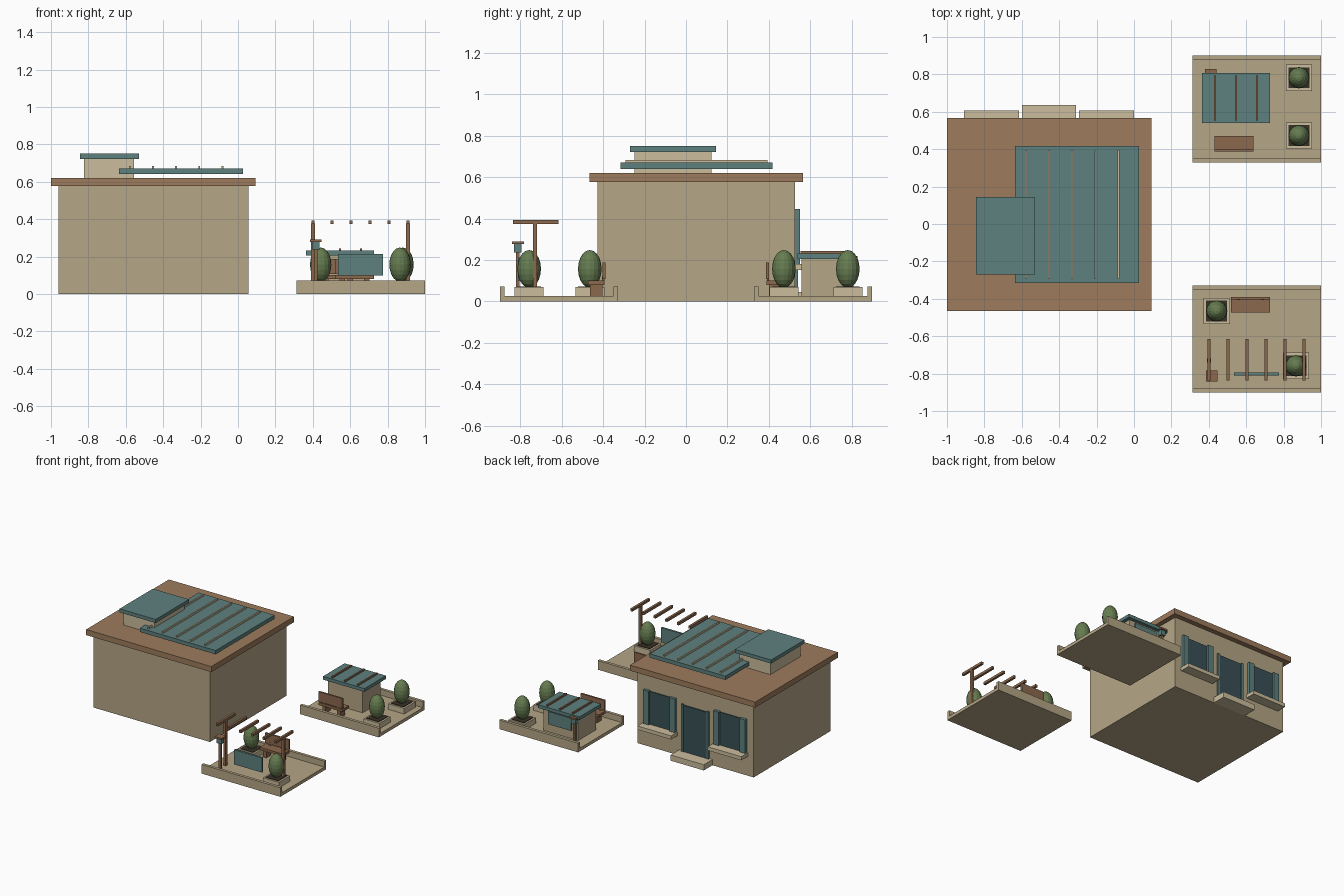
import bpy
from mathutils import Matrix

if "Cube" in bpy.data.objects:
    bpy.data.objects.remove(bpy.data.objects["Cube"])


def material(name, rgb):
    m = bpy.data.materials.new(name)
    m.diffuse_color = (*rgb, 1)
    m.use_nodes = True
    m.node_tree.nodes["Principled BSDF"].inputs["Base Color"].default_value = m.diffuse_color
    return m


STUCCO = material("stucco", (0.46, 0.38, 0.24))
STONE = material("pale_stone", (0.60, 0.51, 0.34))
ROOF = material("roof_clay", (0.34, 0.20, 0.11))
WOOD = material("wood", (0.26, 0.14, 0.075))
TEAL = material("teal", (0.11, 0.22, 0.21))
GLASS = material("dark_glass", (0.04, 0.08, 0.09))
LEAF = material("leaf", (0.13, 0.20, 0.08))
SOIL = material("soil", (0.04, 0.03, 0.02))


def box(name, x, y, z, mat):
    """Box from (min, max) ranges on each axis."""
    bpy.ops.mesh.primitive_cube_add(size=1)
    ob = bpy.context.object
    ob.name = name
    size = [r[1] - r[0] for r in (x, y, z)]
    mid = [(r[0] + r[1]) / 2 for r in (x, y, z)]
    ob.data.transform(Matrix.Diagonal((*size, 1)))
    ob.location = mid
    ob.data.materials.append(mat)
    return ob


def around(c, half):
    return (c - half, c + half)


# House body and roof
box("house_body", (-0.96, 0.055), (-0.428, 0.527), (0, 0.58), STUCCO)
box("roof_slab", (-1, 0.093), (-0.466, 0.566), (0.576, 0.62), ROOF)
box("roof_hut", (-0.823, -0.555), (-0.25, 0.123), (0.62, 0.723), STONE)
box("roof_hut_lid", (-0.845, -0.53), (-0.27, 0.145), (0.722, 0.75), TEAL)
box("roof_panel", (-0.636, 0.026), (-0.316, 0.418), (0.641, 0.671), TEAL)
for i in range(5):
    box("roof_panel_rib", around(-0.578 + i * 0.1237, 0.005), (-0.293, 0.393),
        (0.671, 0.684), STONE)

# Back facade: door, step, windows
box("door", (-0.56, -0.35), (0.52, 0.537), (0.03, 0.41), GLASS)
for x in (-0.565, -0.345):
    box("door_jamb", around(x, 0.008), (0.52, 0.542), (0.03, 0.418), TEAL)
box("door_step", (-0.60, -0.31), (0.52, 0.635), (0, 0.045), STONE)
for cx in (-0.762, -0.148):
    box("window_glass", around(cx, 0.10), (0.52, 0.535), (0.18, 0.44), GLASS)
    for side in (-1, 1):
        box("window_shutter", around(cx + side * 0.115, 0.024), (0.52, 0.55),
            (0.18, 0.446), TEAL)
    box("window_sill", around(cx, 0.147), (0.52, 0.608), (0.152, 0.181), STONE)


def planter(x, y):
    box("planter", around(x, 0.07), around(y, 0.07), (0.02, 0.069), STONE)
    box("planter_soil", around(x, 0.056), around(y, 0.056), (0.06, 0.073), SOIL)
    bpy.ops.mesh.primitive_uv_sphere_add(segments=16, ring_count=10, radius=1,
                                         location=(x, y, 0.157))
    ob = bpy.context.object
    ob.name = "shrub"
    ob.data.transform(Matrix.Diagonal((0.057, 0.057, 0.091, 1)))
    ob.data.materials.append(LEAF)


def bench(x, y, s):
    """s = direction of the backrest along y."""
    box("bench_seat", around(x, 0.104), around(y, 0.04), (0.08, 0.1), WOOD)
    box("bench_back", around(x, 0.104), around(y + s * 0.036, 0.007), (0.108, 0.187), WOOD)
    for side in (-1, 1):
        box("bench_leg", around(x + side * 0.065, 0.014), around(y, 0.03),
            (0.024, 0.08), WOOD)
        box("bench_back_strut", around(x + side * 0.065, 0.008),
            around(y + s * 0.033, 0.005), (0.09, 0.12), WOOD)


def lamp(x, y, top):
    box("lamp_pole", around(x, 0.009), around(y, 0.009), (0.02, top - 0.05), WOOD)
    box("lamp_head", around(x, 0.02), around(y, 0.018), (top - 0.053, top - 0.013), TEAL)
    box("lamp_cap", around(x, 0.031), around(y, 0.029), (top - 0.013, top), WOOD)


# Two terraces with low walls along their front and back edges
for s in (-1, 1):
    cy = s * 0.614
    box("terrace_floor", (0.312, 1), around(cy, 0.286), (0, 0.025), STUCCO)
    for side in (-1, 1):
        box("terrace_wall", (0.312, 1), around(cy + side * 0.2745, 0.0115),
            (0, 0.072), STUCCO)

for px, py in ((0.442, -0.465), (0.866, -0.758), (0.882, 0.473), (0.882, 0.782)):
    planter(px, py)
bench(0.623, -0.433, 1)
bench(0.535, 0.43, -1)
lamp(0.416, -0.813, 0.29)
lamp(0.41, 0.80, 0.22)

# Pergola and screen on the front terrace
for i in range(6):
    box("pergola_rafter", around(0.401 + i * 0.1016, 0.009), (-0.836, -0.616),
        (0.374, 0.394), WOOD)
for x in (0.401, 0.909):
    box("pergola_post", around(x, 0.01), around(-0.73, 0.01), (0.02, 0.376), WOOD)
box("screen_panel", (0.534, 0.776), (-0.811, -0.795), (0.098, 0.213), TEAL)

# Kiosk on the back terrace
box("kiosk_body", (0.395, 0.698), (0.558, 0.78), (0.02, 0.206), STUCCO)
box("kiosk_window", (0.45, 0.65), (0.775, 0.79), (0.09, 0.19), TEAL)
box("kiosk_canopy", (0.364, 0.726), (0.54, 0.808), (0.205, 0.231), TEAL)
for x in (0.433, 0.545, 0.658):
    box("kiosk_canopy_rib", around(x, 0.006), (0.553, 0.794), (0.231, 0.243), WOOD)
